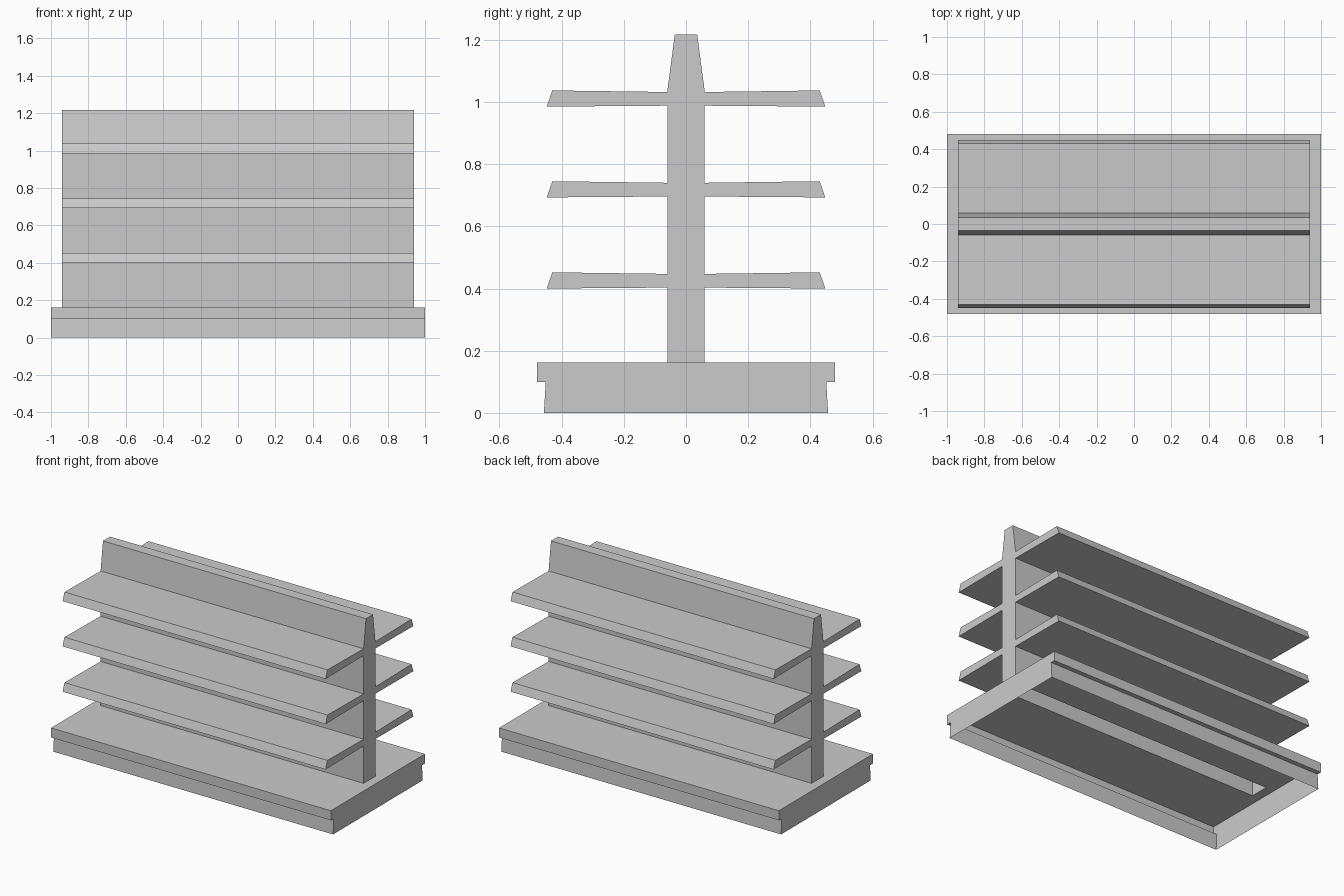
import bpy, bmesh

if "Cube" in bpy.data.objects:
    bpy.data.objects.remove(bpy.data.objects["Cube"])


def extrude_profile(name, pts, hx, skip=(), extra=None):
    """Extrude a (y, z) profile from -hx to +hx; skipped edges stay open."""
    bm = bmesh.new()
    left = [bm.verts.new((-hx, y, z)) for y, z in pts]
    right = [bm.verts.new((hx, y, z)) for y, z in pts]
    n = len(pts)
    for i in range(n):
        if i not in skip:
            j = (i + 1) % n
            bm.faces.new((left[i], left[j], right[j], right[i]))
    bm.faces.new(left[::-1])
    bm.faces.new(right)
    if extra:
        extra(bm)
    bmesh.ops.remove_doubles(bm, verts=bm.verts, dist=1e-4)
    bmesh.ops.recalc_face_normals(bm, faces=bm.faces)
    mesh = bpy.data.meshes.new(name)
    bm.to_mesh(mesh)
    bm.free()
    obj = bpy.data.objects.new(name, mesh)
    bpy.context.collection.objects.link(obj)
    return obj


HALF = 0.94      # half length of post and shelves
DECK = 0.162     # deck height
POST = 0.06      # half thickness of post


def deck_ring(bm):
    # deck surface around the open foot of the hollow post
    signs = [(-1, -1), (1, -1), (1, 1), (-1, 1)]
    outer = [bm.verts.new((sx, sy * 0.48, DECK)) for sx, sy in signs]
    inner = [bm.verts.new((sx * HALF, sy * POST, DECK)) for sx, sy in signs]
    for i in range(4):
        j = (i + 1) % 4
        bm.faces.new((outer[i], outer[j], inner[j], inner[i]))


# base: shell open underneath, with an overhanging lip on the long sides
half = [(0.457, 0), (0.451, 0.1), (0.48, 0.1), (0.48, DECK)]
extrude_profile("base", half + [(-y, z) for y, z in reversed(half)], 1.0,
                skip=(3, 7), extra=deck_ring)

# hollow centre post with a tapered top
half = [(POST, DECK), (POST, 1.035), (0.036, 1.217)]
extrude_profile("centre_post", half + [(-y, z) for y, z in reversed(half)],
                HALF, skip=(5,))

# three shelf levels, mirrored front to back
for i, z in enumerate((0.40, 0.693, 0.985)):
    shelf = extrude_profile(
        f"shelf_pair_{i + 1}",
        [(POST, z + 0.003), (0.448, z), (0.43, z + 0.052), (POST, z + 0.047)],
        HALF, skip=(3,))
    mod = shelf.modifiers.new("front_back", "MIRROR")
    mod.use_axis = (False, True, False)
    mod.use_mirror_merge = False
